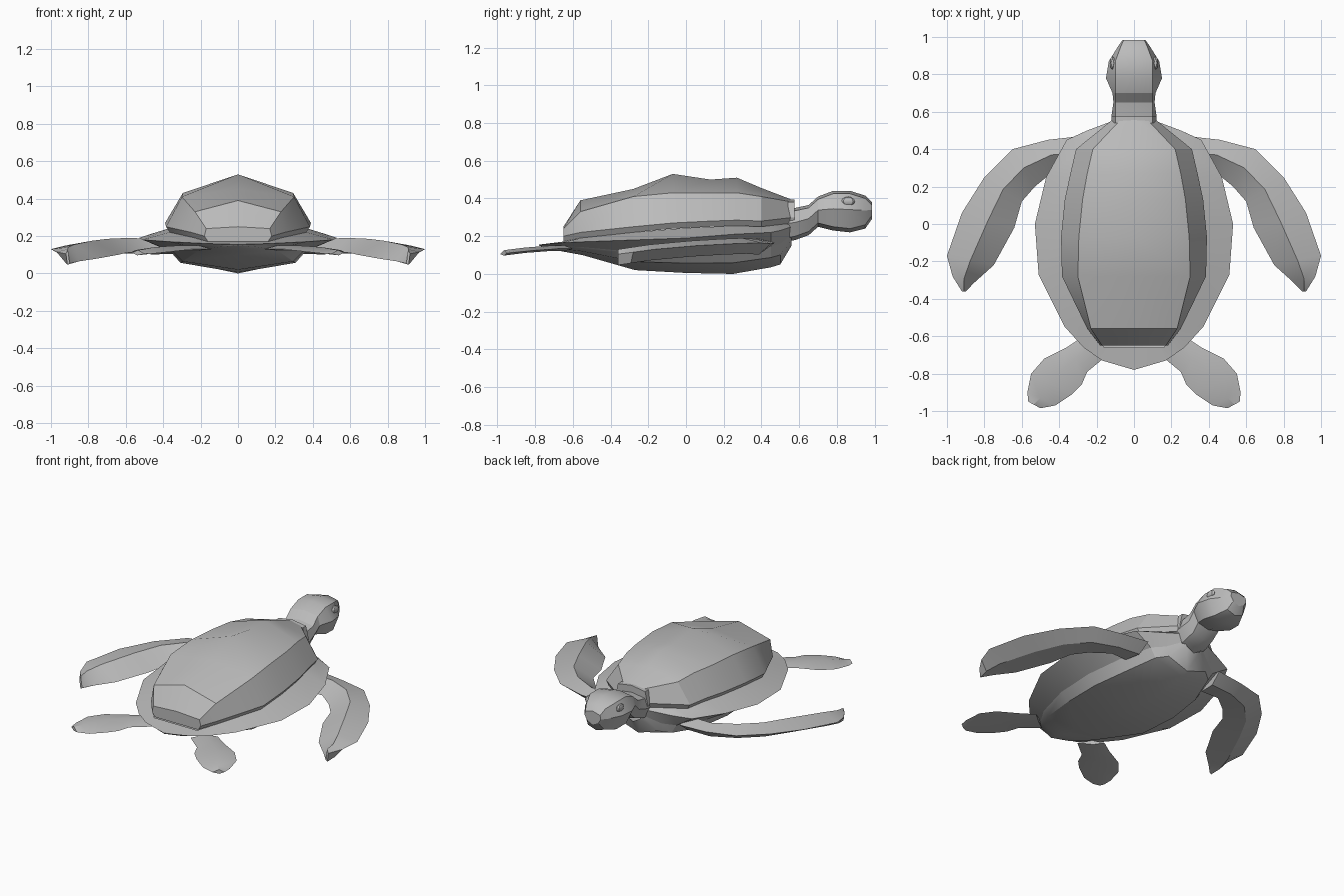
import bpy
import bmesh
from mathutils import Vector

cube = bpy.data.objects.get("Cube")
if cube:
    bpy.data.objects.remove(cube, do_unlink=True)

grey = bpy.data.materials.new("stone_grey")
grey.use_nodes = True
colour = (.5, .5, .5, 1)
grey.diffuse_color = colour
grey.node_tree.nodes["Principled BSDF"].inputs["Base Color"].default_value = colour


def finish(name, bm, angle=.5):
    """Turn a half model into a mirrored, softly shaded object."""
    bmesh.ops.recalc_face_normals(bm, faces=bm.faces)
    mesh = bpy.data.meshes.new(name)
    bm.to_mesh(mesh)
    bm.free()
    mesh.materials.append(grey)
    obj = bpy.data.objects.new(name, mesh)
    bpy.context.collection.objects.link(obj)
    mirror = obj.modifiers.new("mirror", "MIRROR")
    mirror.use_clip = True
    bpy.ops.object.select_all(action="DESELECT")
    obj.select_set(True)
    bpy.context.view_layer.objects.active = obj
    bpy.ops.object.shade_smooth_by_angle(angle=angle)
    return obj


def loft(name, rings, closed=False, caps=True):
    """Skin a row of cross-sections that share one point count."""
    bm = bmesh.new()
    rows = [[bm.verts.new(point) for point in ring] for ring in rings]
    count = len(rows[0])
    for near, far in zip(rows, rows[1:]):
        for i in range(count if closed else count - 1):
            j = (i + 1) % count
            bm.faces.new((near[i], near[j], far[j], far[i]))
    if caps:
        bm.faces.new(rows[0])
        bm.faces.new(rows[-1])
    bmesh.ops.remove_doubles(bm, verts=bm.verts, dist=.0005)
    return finish(name, bm)


def sample(stations, y, column):
    """Read a column between stations that run from head to tail."""
    if y >= stations[0][0]:
        return stations[0][column]
    for a, b in zip(stations, stations[1:]):
        if a[0] >= y >= b[0]:
            t = (a[0] - y) / (a[0] - b[0])
            return a[column] + (b[column] - a[column]) * t
    return stations[-1][column]


# Domed upper shell: y, crest z, shoulder x, shoulder z, edge x, edge z
dome = [
    (.57, .39, .06, .38, .1, .3),
    (.4, .455, .22, .41, .31, .28),
    (.27, .51, .25, .43, .34, .285),
    (.13, .5, .275, .43, .37, .28),
    (-.07, .53, .295, .43, .39, .27),
    (-.28, .45, .3, .41, .385, .25),
    (-.56, .39, .23, .33, .25, .22),
    (-.65, .25, .17, .24, .18, .2),
]
inset, drop = .02, .03
loft("shell_dome", [
    [(0, y, crest), (sx, y, sz), (ex, y, ez), (ex - inset, y, ez - drop), (0, y, ez - drop)]
    for y, crest, sx, sz, ex, ez in dome
])

# Flared shell rim and belly: y, rim x, rim z, keel z
rim = [
    (.56, .09, .25, .15),
    (.5, .25, .23, .05),
    (.45, .36, .22, .035),
    (.25, .47, .21, 0),
    (0, .53, .19, .005),
    (-.27, .51, .18, .02),
    (-.55, .37, .17, .1),
    (-.66, .27, .165, .12),
    (-.73, .17, .16, .135),
    (-.78, 0, .155, .15),
]
rim_rings, belly_rings = [], []
for y, x, z, keel in rim:
    inner_x = min(sample(dome, y, 4) - inset, x * .8)
    inner_z = sample(dome, y, 5) - drop
    tuck = Vector((x * .68, y, z + (keel - z) * .4))
    rim_rings.append([(inner_x, max(y, -.66), inner_z), (x, y, z), tuck])
    belly_rings.append([tuck, (x * .58, y, z + (keel - z) * .72), (0, y, keel)])
loft("shell_rim", rim_rings, caps=False)
loft("belly", belly_rings, caps=False)


# Neck and head: y, top z, bottom z, crown half width, cheek half width
def head_section(y, top, bottom, crown, cheek):
    middle = bottom + (top - bottom) * .55
    return [(0, y, top), (crown, y, top - .015), (cheek, y, middle),
            (cheek * .7, y, bottom + .02), (0, y, bottom)]


neck = [
    (.48, .34, .16, .09, .11),
    (.58, .35, .18, .1, .12),
    (.65, .365, .205, .1, .11),
    (.7, .41, .25, .1, .115),
]
head = [
    neck[-1],
    (.78, .44, .23, .1, .15),
    (.87, .44, .22, .1, .135),
    (.95, .415, .24, .07, .085),
    (.985, .38, .29, .055, .06),
]
loft("neck", [head_section(*s) for s in neck])
loft("head", [head_section(*s) for s in head])

# Folded skin where the neck enters the shell
loft("neck_collar", [head_section(y, .395, .18, .1, .12) for y in (.54, .575)])

# Low eyelids on both sides of the head
eyes = bmesh.new()
bmesh.ops.create_uvsphere(eyes, u_segments=8, v_segments=6, radius=.03)
bmesh.ops.scale(eyes, vec=(.5, 1.2, .8), verts=eyes.verts)
bmesh.ops.translate(eyes, vec=(.115, .86, .385), verts=eyes.verts)
finish("eyelids", eyes)


# Flippers: leading edge x and y, trailing edge x and y, ridge z
def flipper(name, stations, lead_drop, trail_drop, ridge_at):
    rings = []
    for ax, ay, bx, by, z in stations:
        lead = Vector((ax, ay, z - lead_drop))
        trail = Vector((bx, by, z - trail_drop))
        ridge = lead.lerp(trail, ridge_at)
        under = lead.lerp(trail, .4)
        ridge.z = z
        under.z = z - trail_drop - .008
        rings.append([lead, ridge, trail, under])
    return loft(name, rings, closed=True)


flipper("front_flippers", [
    (.28, .47, .3, .28, .19),
    (.46, .45, .42, .29, .185),
    (.65, .4, .53, .2, .19),
    (.8, .25, .6, .12, .185),
    (.92, .06, .64, -.02, .175),
    (1, -.17, .75, -.22, .155),
    (.97, -.28, .85, -.31, .14),
    (.92, -.36, .9, -.36, .13),
], lead_drop=.025, trail_drop=.075, ridge_at=.5)

flipper("rear_flippers", [
    (.27, -.6, .14, -.7, .15),
    (.36, -.66, .25, -.79, .15),
    (.48, -.72, .28, -.86, .145),
    (.55, -.8, .33, -.91, .14),
    (.57, -.9, .42, -.97, .13),
    (.565, -.95, .5, -.985, .125),
], lead_drop=.015, trail_drop=.02, ridge_at=.45)
